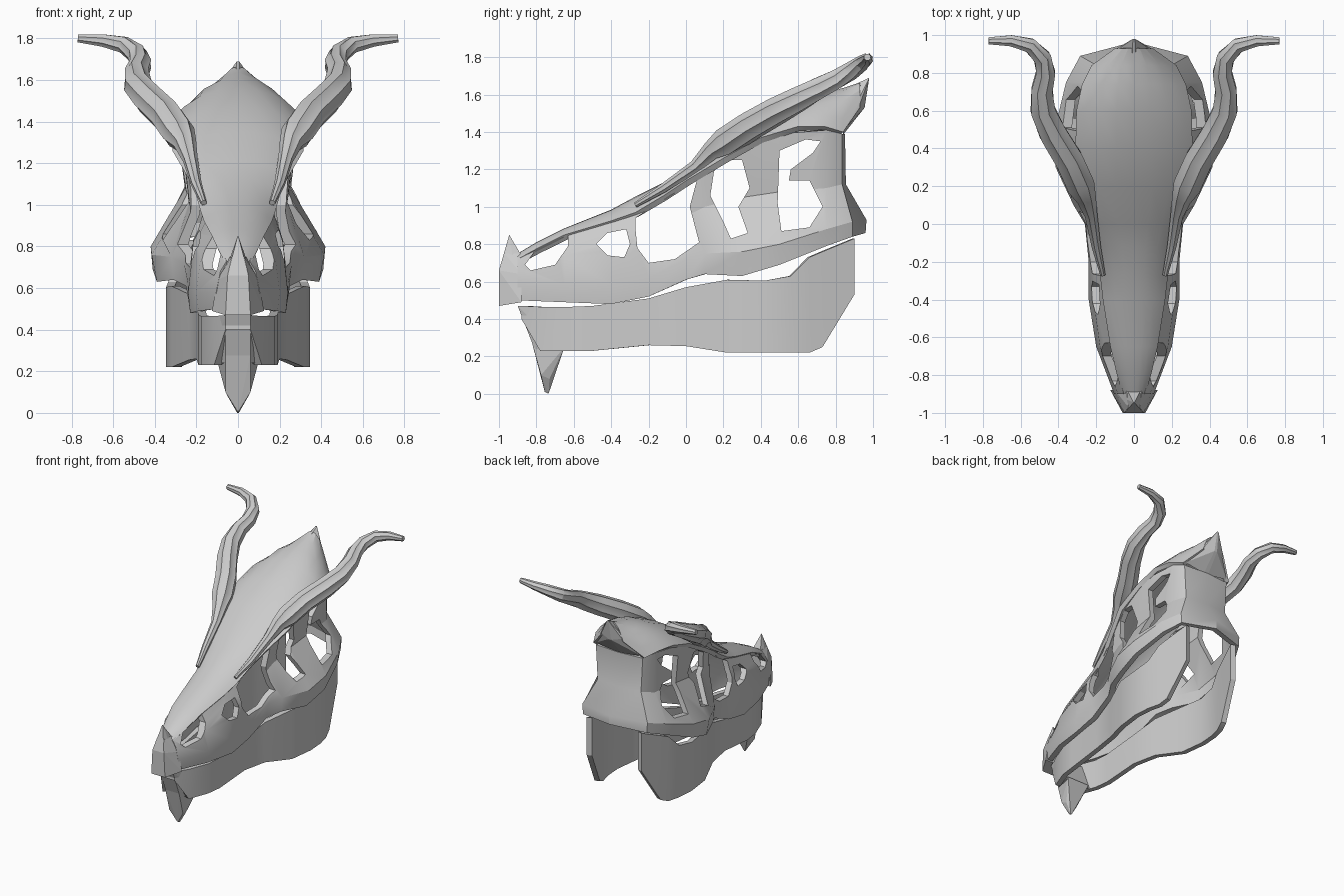
import bpy, bmesh, math
from mathutils import Vector


def activate(ob):
    bpy.ops.object.select_all(action='DESELECT')
    ob.select_set(True)
    bpy.context.view_layer.objects.active = ob


def smooth(ob, angle=28):
    activate(ob)
    bpy.ops.object.shade_smooth_by_angle(angle=math.radians(angle))


def make(name, verts, faces, hull=False):
    bm = bmesh.new()
    vs = [bm.verts.new(v) for v in verts]
    if hull:
        bmesh.ops.convex_hull(bm, input=vs)
        loose = [v for v in bm.verts if not v.link_faces]
        bmesh.ops.delete(bm, geom=loose, context='VERTS')
    else:
        for f in faces:
            bm.faces.new([vs[i] for i in f])
    if hull or name == "horns":
        bmesh.ops.recalc_face_normals(bm, faces=bm.faces)
    me = bpy.data.meshes.new(name)
    bm.to_mesh(me)
    bm.free()
    ob = bpy.data.objects.new(name, me)
    bpy.context.collection.objects.link(ob)
    return ob


def apply(ob, mod):
    activate(ob)
    bpy.ops.object.modifier_apply(modifier=mod.name)


def grid(name, rows, thick):
    """Sheet through rows of points, thickened inward."""
    n = len(rows[0])
    faces = [(i * n + j, (i + 1) * n + j, (i + 1) * n + j + 1, i * n + j + 1)
             for i in range(len(rows) - 1) for j in range(n - 1)]
    ob = make(name, [p for r in rows for p in r], faces)
    m = ob.modifiers.new("thick", 'SOLIDIFY')
    m.thickness, m.offset = thick, -1
    apply(ob, m)
    smooth(ob)
    return ob


def flip(row):
    return [(-x, y, z) for x, y, z in row]


def hull(name, half):
    """Convex block from the points of its right half."""
    return make(name, half + flip([p for p in half if p[0] > 0]), [], hull=True)


# Cranial roof: y, half width, edge z, centre z
roof = [(-.90, .06, .72, .75), (-.80, .09, .775, .81), (-.65, .125, .85, .885),
        (-.40, .165, .925, .985), (-.27, .18, .97, 1.055), (-.12, .205, 1.06, 1.13),
        (0, .245, 1.14, 1.21), (.2, .315, 1.26, 1.35), (.4, .31, 1.37, 1.47),
        (.6, .305, 1.43, 1.56), (.74, .275, 1.43, 1.61), (.84, .225, 1.40, 1.635),
        (.93, .10, 1.53, 1.665)]
rows = []
for y, w, ze, zc in roof:
    rows.append([(w * t, y, ze + (zc - ze) * (1 - abs(t) ** 2.4))
                 for t in (1, .85, .6, .3, 0, -.3, -.6, -.85, -1)])
grid("skull_roof", rows, .035)
hull("crest_back", [(.006, .98, 1.69), (.20, .842, 1.41), (.09, .93, 1.55), (.02, .84, 1.385),
                    (.012, .955, 1.53), (.01, .85, 1.63)])

# Skull sides wrapping round the back: y, then x,z of four rows going up
sides = [(-.90, .10, .50, .105, .58, .085, .68, .055, .73),
         (-.65, .19, .49, .20, .58, .18, .74, .12, .84),
         (-.40, .23, .48, .24, .58, .215, .80, .155, .92),
         (-.20, .235, .52, .24, .62, .215, .85, .175, .98),
         (0, .25, .61, .26, .72, .225, .95, .22, 1.12),
         (.10, .31, .64, .32, .75, .235, 1.0, .255, 1.19),
         (.30, .39, .63, .415, .76, .245, 1.05, .285, 1.30),
         (.50, .41, .69, .42, .80, .255, 1.08, .29, 1.39),
         (.75, .35, .79, .36, .88, .25, 1.10, .25, 1.41),
         (.89, .28, .84, .285, .92, .19, 1.12, .205, 1.39)]
rows = []
for y, *p in sides:
    rows.append([(p[2 * k], y if k < 2 else min(y, .835), p[2 * k + 1]) for k in range(4)])
back = [(0, .96, .86), (0, .965, .93), (0, .855, 1.12), (0, .85, 1.39)]
wall = grid("skull_sides", rows + [back] + [flip(r) for r in reversed(rows)], .045)

# Openings: nostril, small window, eye, temple, rear window
holes = [
    [(-.86, .69), (-.83, .66), (-.70, .69), (-.63, .79), (-.63, .85), (-.81, .76)],
    [(-.48, .80), (-.42, .74), (-.33, .73), (-.30, .80), (-.32, .88), (-.42, .86)],
    [(-.27, .88), (-.26, .78), (-.20, .70), (-.06, .72), (.07, .81), (.02, 1.0),
     (.06, 1.15), (-.05, 1.08), (-.27, .94)],
    [(.13, 1.06), (.20, .92), (.24, .83), (.33, .86), (.28, 1.0), (.34, 1.10),
     (.30, 1.25), (.21, 1.25), (.15, 1.19)],
    [(.49, 1.02), (.51, .87), (.66, .89), (.73, 1.0), (.66, 1.14), (.55, 1.14),
     (.56, 1.2), (.68, 1.29), (.72, 1.35), (.64, 1.36), (.50, 1.30)]]
cv, cf = [], []
for h in holes:
    b, n = len(cv), len(h)
    cv += [(1, y, z) for y, z in h] + [(-1, y, z) for y, z in h]
    cf += [tuple(range(b, b + n)), tuple(range(b + 2 * n - 1, b + n - 1, -1))]
    cf += [(b + i, b + n + i, b + n + (i + 1) % n, b + (i + 1) % n) for i in range(n)]
cutter = make("window_cutter", cv, cf)
cutter.hide_render = True
m = wall.modifiers.new("windows", 'BOOLEAN')
m.operation, m.solver, m.object = 'DIFFERENCE', 'EXACT', cutter
apply(wall, m)
bpy.data.objects.remove(cutter)
smooth(wall)

# Upper beak with its upright spike
hull("upper_beak", [(.06, -1, .47), (.05, -1, .66), (.125, -.88, .49), (.10, -.88, .64),
                    (.03, -.97, .75), (.04, -.88, .75)])
hull("beak_spike", [(.05, -1, .66), (.035, -.88, .74), (.06, -.92, .68), (.002, -.945, .85)])

# Lower jaw: y, x, top z, bottom z
jaw = [(-.88, .06, .47, .40), (-.78, .115, .465, .23), (-.62, .175, .465, .23),
       (-.50, .19, .47, .23), (-.20, .20, .51, .26), (0, .235, .57, .255),
       (.22, .32, .61, .22), (.42, .345, .605, .22), (.56, .335, .63, .22),
       (.66, .31, .73, .22), (.73, .29, .76, .25), (.90, .24, .83, .53)]
rows = [[(x, y, zb), (x, y, zt)] for y, x, zt, zb in jaw]
grid("lower_jaw", [flip(r) for r in reversed(rows)] + rows, .04)
hull("lower_beak", [(.06, -.90, .47), (.06, -.81, .24), (.10, -.80, .465),
                    (.14, -.66, .235), (.12, -.72, .44)])
hull("chin_spike", [(.06, -.825, .28), (.10, -.65, .25), (.08, -.69, .18), (.06, -.775, .10),
                    (.05, -.73, .08), (.004, -.755, .01), (.004, -.735, 0)])

# Brow ridges growing into curved, fluted horns: x, y, z, radius
path = [(.165, -.27, 1.01, .015), (.20, -.12, 1.10, .026), (.228, .05, 1.215, .036),
        (.255, .14, 1.30, .056), (.285, .21, 1.345, .08), (.345, .34, 1.43, .08),
        (.43, .48, 1.51, .077), (.482, .60, 1.575, .07), (.487, .71, 1.635, .061),
        (.468, .80, 1.68, .055), (.485, .88, 1.725, .05), (.55, .945, 1.77, .042),
        (.65, .97, 1.79, .032), (.77, .97, 1.80, .02)]
pts = [Vector(p[:3]) for p in path]
S, verts, faces = 16, [], []
for i, p in enumerate(pts):
    t = (pts[min(i + 1, len(pts) - 1)] - pts[max(i - 1, 0)]).normalized()
    u = t.cross(Vector((0, 0, 1))).normalized()
    v = u.cross(t)
    for k in range(S):
        a = math.tau * k / S
        r = path[i][3] * (1 if k % 2 else .85)
        verts.append(p + u * r * math.cos(a) - v * r * math.sin(a))
for i in range(len(pts) - 1):
    for k in range(S):
        k2 = (k + 1) % S
        faces.append((i * S + k, (i + 1) * S + k, (i + 1) * S + k2, i * S + k2))
faces += [tuple(range(S)), tuple(reversed(range(len(verts) - S, len(verts))))]
horn = make("horns", verts, faces)
smooth(horn, 30)
horn.modifiers.new("mirror", 'MIRROR')
